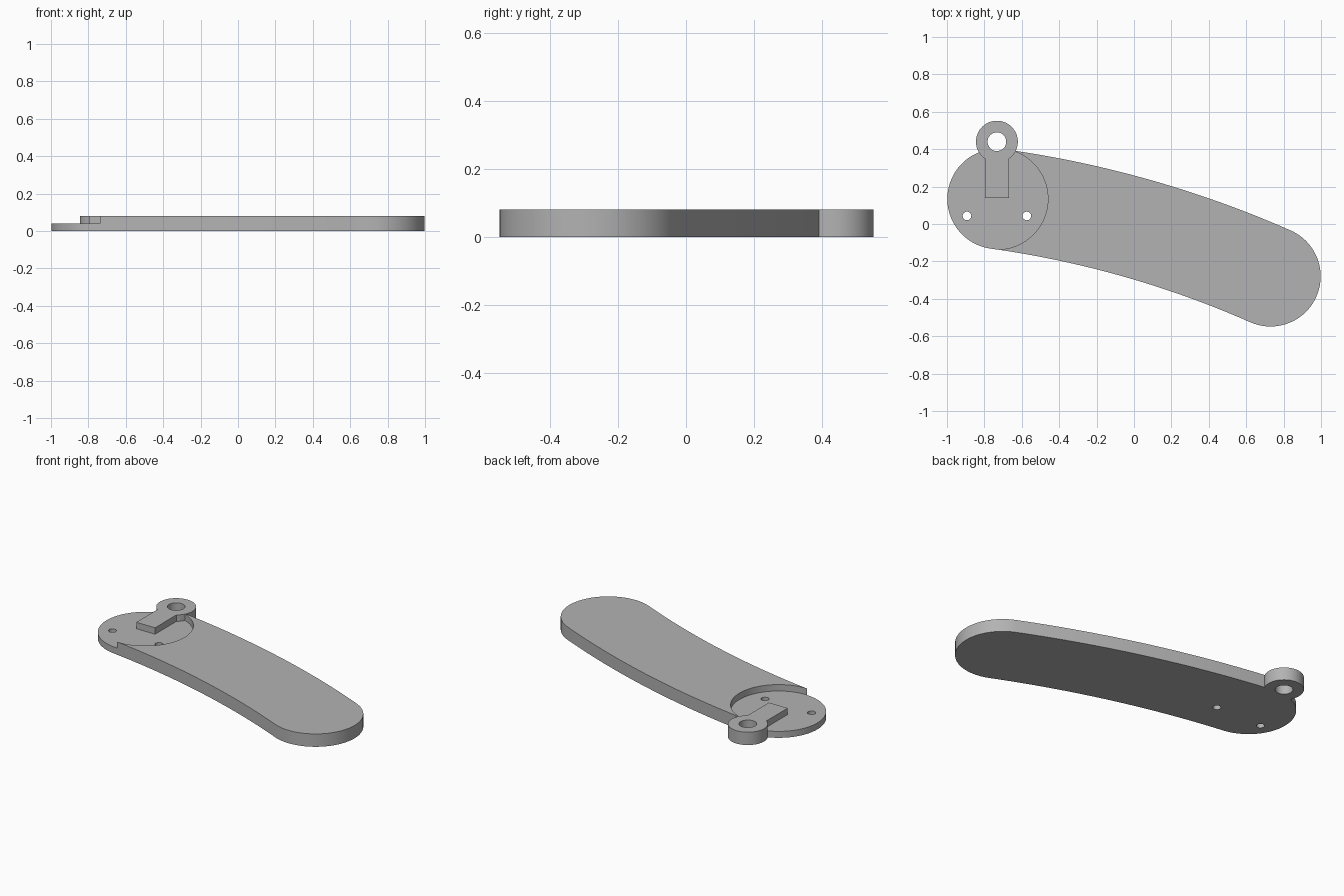
import bpy, bmesh
from math import sin, cos, pi, asin
from mathutils import Vector

cube = bpy.data.objects.get("Cube")
if cube:
    bpy.data.objects.remove(cube, do_unlink=True)

grey = bpy.data.materials.new("plain_grey")
grey.use_nodes = True
grey.diffuse_color = (0.45, 0.45, 0.45, 1)
grey.node_tree.nodes["Principled BSDF"].inputs["Base Color"].default_value = (0.45, 0.45, 0.45, 1)

THICK, FLOOR = 0.08, 0.04
HUB, TIP, END_R = Vector((-0.73, 0.134)), Vector((0.73, -0.28)), 0.268
EYE = Vector((-0.733, 0.44))


def arc(centre, radius, start, end, steps):
    angles = [start + (end - start) * i / steps for i in range(steps + 1)]
    return [centre + radius * Vector((cos(a), sin(a))) for a in angles]


def prism(name, outline, bottom, top):
    bm = bmesh.new()
    base = bm.faces.new([bm.verts.new((p.x, p.y, bottom)) for p in outline])
    side = bmesh.ops.extrude_face_region(bm, geom=[base])["geom"]
    moved = [v for v in side if isinstance(v, bmesh.types.BMVert)]
    bmesh.ops.translate(bm, verts=moved, vec=(0, 0, top - bottom))
    bmesh.ops.recalc_face_normals(bm, faces=bm.faces)
    mesh = bpy.data.meshes.new(name)
    bm.to_mesh(mesh)
    bm.free()
    mesh.materials.append(grey)
    obj = bpy.data.objects.new(name, mesh)
    bpy.context.collection.objects.link(obj)
    return obj


def disc(name, centre, radius, bottom, top, steps=64):
    return prism(name, arc(centre, radius, 0, 2 * pi, steps)[:-1], bottom, top)


def combine(target, tool, operation):
    mod = target.modifiers.new(tool.name, "BOOLEAN")
    mod.operation, mod.object, mod.solver = operation, tool, "EXACT"
    bpy.context.view_layer.objects.active = target
    bpy.ops.object.modifier_apply(modifier=mod.name)
    bpy.data.objects.remove(tool, do_unlink=True)


# Curved blade: concentric long edges joined by round ends
BEND = 5.5
chord = TIP - HUB
half = asin(chord.length / 2 / BEND)
normal = Vector((-chord.y, chord.x)).normalized()
middle = (HUB + TIP) / 2 - normal * BEND * cos(half)
facing = asin(normal.y)
left, right = facing + half, facing - half
outline = (arc(middle, BEND - END_R, left, right, 32)[:-1]
           + arc(TIP, END_R, right - pi, right, 48)[:-1]
           + arc(middle, BEND + END_R, right, left, 32)[:-1]
           + arc(HUB, END_R, left, left + pi, 48)[:-1])
blade = prism("curved_blade", outline, 0, THICK)

# Round recess at the hub
combine(blade, disc("recess_cutter", HUB, 0.27, FLOOR, THICK + 0.1, 96), "DIFFERENCE")

# Eyelet and its tongue
tongue = [Vector(p) for p in ((-0.797, 0.14), (-0.668, 0.14), (-0.668, 0.4), (-0.797, 0.4))]
combine(blade, disc("eyelet", EYE, 0.112, 0, THICK), "UNION")
combine(blade, prism("tongue", tongue, FLOOR - 0.01, THICK), "UNION")

# Eyelet hole and two pin holes
for centre, radius in ((EYE, 0.05), (Vector((-0.893, 0.043)), 0.023), (Vector((-0.573, 0.043)), 0.023)):
    combine(blade, disc("hole_cutter", centre, radius, -0.1, THICK + 0.1, 32), "DIFFERENCE")

bpy.ops.object.select_all(action="DESELECT")
blade.select_set(True)
bpy.context.view_layer.objects.active = blade
bpy.ops.object.shade_smooth_by_angle()
